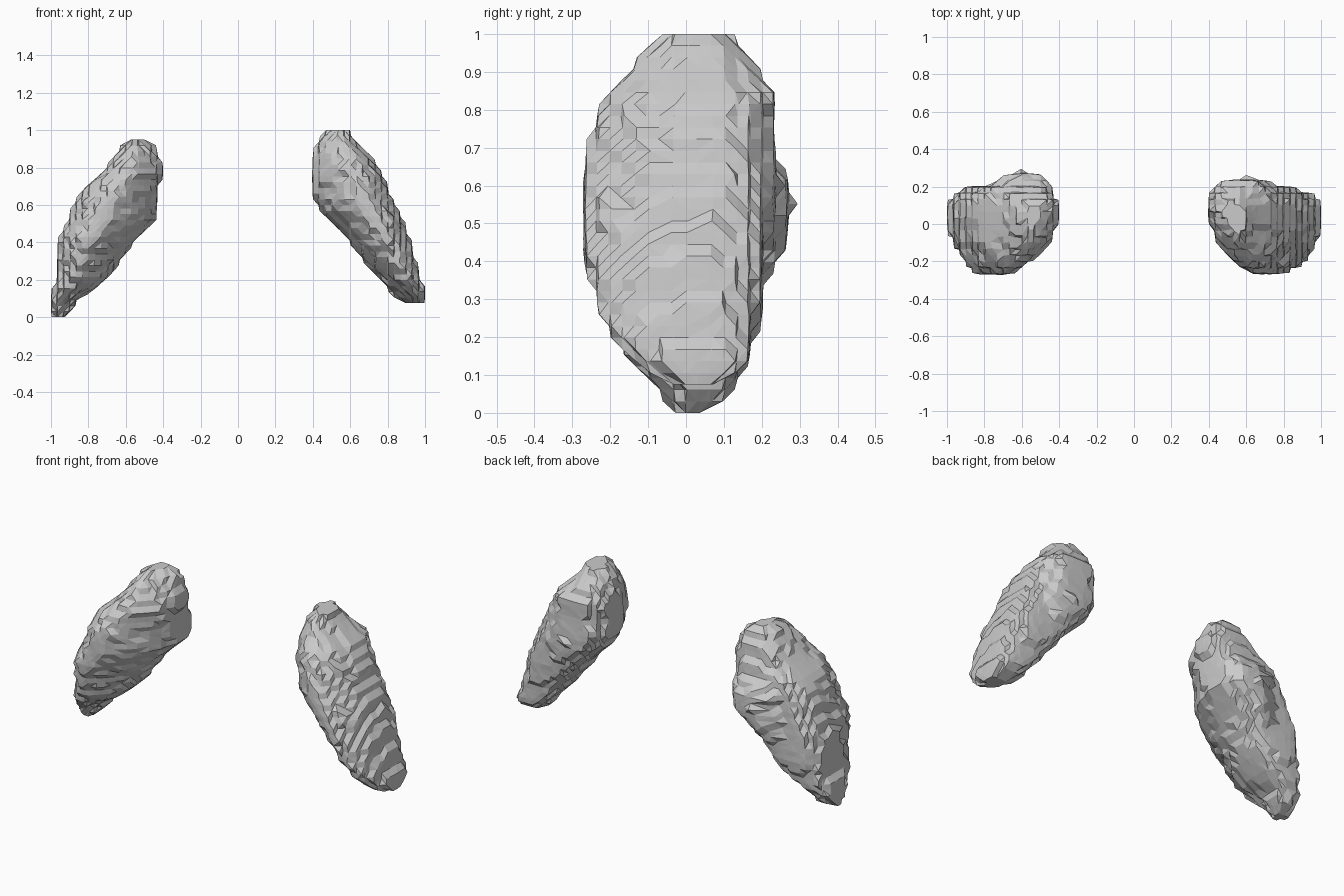
import bpy, bmesh, math, random

if "Cube" in bpy.data.objects:
    bpy.data.objects.remove(bpy.data.objects["Cube"])

random.seed(4)
SEG = 36       # points round each slice
LAYER = 0.031  # slice spacing
STEP = 1 / 30  # terrace size

# Slices from bottom to top: z, inner x, outer x, front y, back y (x measured outward)
RIGHT = [
    (0.075, 0.89, 0.99, -0.03, 0.08), (0.10, 0.85, 1.00, -0.08, 0.12),
    (0.15, 0.80, 1.00, -0.15, 0.17), (0.20, 0.76, 0.98, -0.20, 0.17),
    (0.28, 0.69, 0.955, -0.235, 0.185),
    (0.38, 0.61, 0.93, -0.255, 0.20), (0.48, 0.53, 0.895, -0.27, 0.23),
    (0.57, 0.44, 0.86, -0.275, 0.25), (0.65, 0.395, 0.82, -0.265, 0.25),
    (0.75, 0.39, 0.78, -0.25, 0.23), (0.84, 0.395, 0.73, -0.21, 0.24),
    (0.92, 0.42, 0.645, -0.14, 0.18), (0.97, 0.45, 0.61, -0.09, 0.15),
    (1.0, 0.48, 0.60, -0.05, 0.12),
]
LEFT = [
    (0.0, 0.92, 0.99, -0.02, 0.04), (0.03, 0.89, 1.00, -0.05, 0.09),
    (0.10, 0.85, 1.00, -0.11, 0.15), (0.15, 0.76, 0.99, -0.16, 0.17),
    (0.22, 0.68, 0.97, -0.20, 0.19), (0.32, 0.62, 0.965, -0.24, 0.22),
    (0.42, 0.54, 0.955, -0.28, 0.26), (0.52, 0.44, 0.91, -0.28, 0.285),
    (0.61, 0.43, 0.875, -0.28, 0.28), (0.70, 0.42, 0.82, -0.25, 0.21),
    (0.78, 0.40, 0.72, -0.21, 0.18), (0.87, 0.42, 0.65, -0.15, 0.16),
    (0.92, 0.45, 0.62, -0.09, 0.13), (0.95, 0.50, 0.58, -0.02, 0.09),
]


def sample(rows, z):
    for a, b in zip(rows, rows[1:]):
        if z <= b[0]:
            t = (z - a[0]) / (b[0] - a[0])
            return [p + (q - p) * t for p, q in zip(a[1:], b[1:])]
    return rows[-1][1:]


def terrace(v):
    return 0.65 * round(v / STEP) * STEP + 0.35 * v


def ring(rows, z, inner_back):
    xi, xo, yf, yb = sample(rows, z)
    cy = yf + (yb - yf) * 0.62
    back = min(yb, 0.21)
    top = max(0, (z - 0.85) / 0.15)  # the summit narrows to a diagonal ridge
    pts = []
    for i in range(SEG):
        a = 2 * math.pi * (i + 0.5) / SEG
        c, s = math.cos(a), math.sin(a)
        # Squarer flat back, front tapering to a rounded ridge
        if s > 0:
            n = 2.9 - 1.5 * top if c > 0 else inner_back
            cx = xi + (xo - xi) * (0.5 - 0.15 * top)
        else:
            n = 2.1 if c > 0 else 1.5 - 0.25 * top
            cx = xi + (xo - xi) * 0.6
        ex = math.copysign(abs(c) ** (2 / n), c)
        ey = math.copysign(abs(s) ** (2 / n), s)
        x = cx + ex * ((xo - cx) if c > 0 else (cx - xi))
        if s > 0:
            # Extra swelling on the inner part of the back
            swell = (yb - back) * max(0, min(1, (0.76 - x) / 0.12))
            y = cy + ey * (back + swell - cy)
        else:
            y = cy + ey * (cy - yf)
        x += random.uniform(-0.003, 0.003)
        y += random.uniform(-0.003, 0.003)
        pts.append((terrace(x), terrace(y)))
    return pts


def build_lobe(name, rows, side, inner_back):
    bm = bmesh.new()
    z0, z1 = rows[0][0], rows[-1][0]
    count = round((z1 - z0) / LAYER)
    loops = []
    for k in range(count + 1):
        z = z0 + (z1 - z0) * k / count
        loops.append([bm.verts.new((side * min(x, 1.0), y, z))
                      for x, y in ring(rows, z, inner_back)])
    for lo, hi in zip(loops, loops[1:]):
        for i in range(SEG):
            j = (i + 1) % SEG
            bm.faces.new((lo[i], lo[j], hi[j], hi[i]))
    # Close both ends with fans
    for loop in (loops[0], loops[-1]):
        mid = bm.verts.new((sum(v.co.x for v in loop) / SEG,
                            sum(v.co.y for v in loop) / SEG, loop[0].co.z))
        for i in range(SEG):
            bm.faces.new((mid, loop[i], loop[(i + 1) % SEG]))
    bmesh.ops.remove_doubles(bm, verts=bm.verts, dist=0.008)
    bmesh.ops.triangulate(bm, faces=bm.faces)
    bmesh.ops.recalc_face_normals(bm, faces=bm.faces)
    mesh = bpy.data.meshes.new(name)
    bm.to_mesh(mesh)
    bm.free()
    obj = bpy.data.objects.new(name, mesh)
    bpy.context.collection.objects.link(obj)
    return obj


# Two separate slanted lobes, leaning toward each other at the top
build_lobe("right_lobe", RIGHT, 1, 2.7)
build_lobe("left_lobe", LEFT, -1, 3.3)
